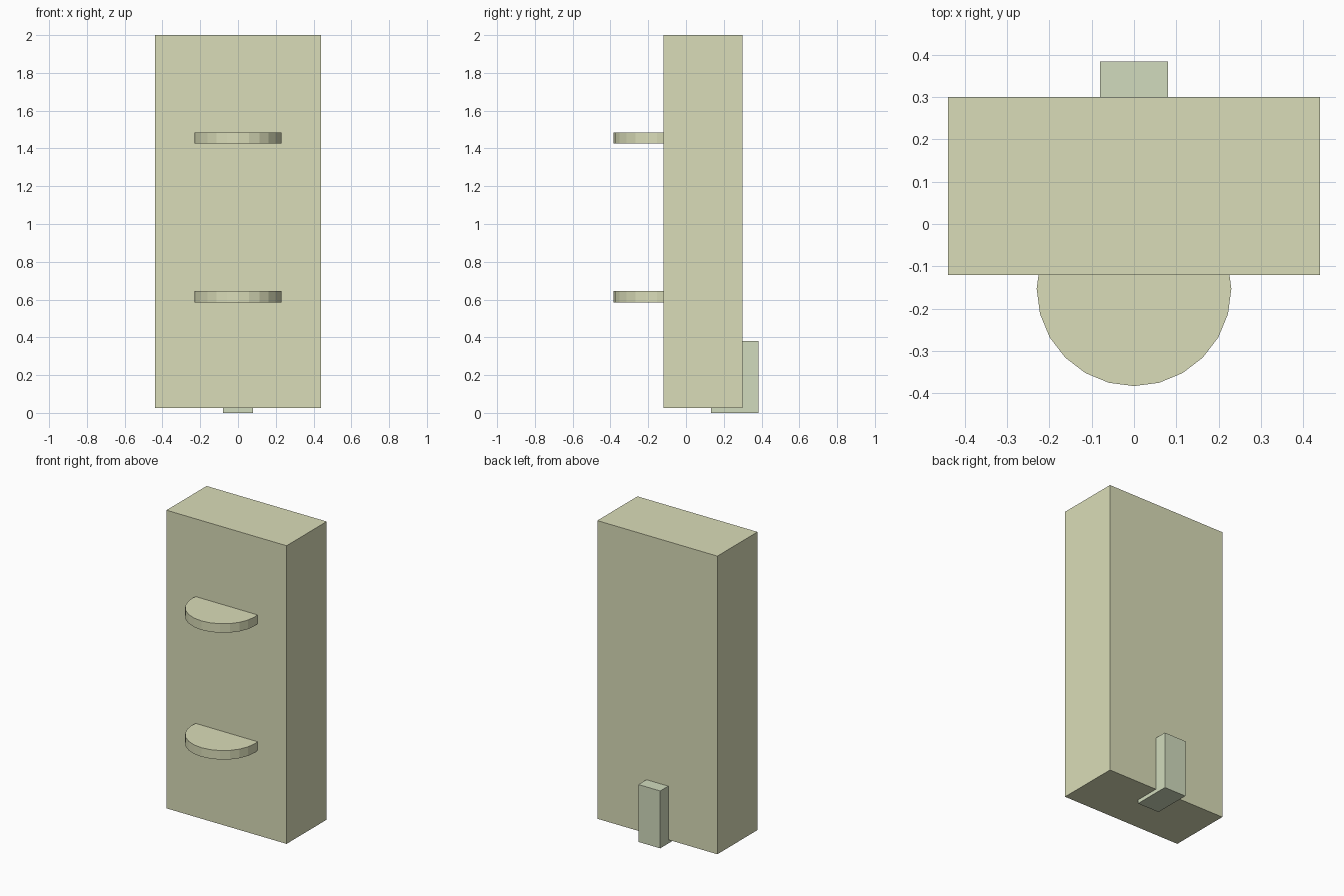
import bpy

if "Cube" in bpy.data.objects:
    bpy.data.objects.remove(bpy.data.objects["Cube"])


def material(name, color):
    mat = bpy.data.materials.new(name)
    mat.diffuse_color = color
    mat.use_nodes = True
    mat.node_tree.nodes["Principled BSDF"].inputs["Base Color"].default_value = mat.diffuse_color
    return mat


def box(name, lo, hi, mat):
    center = [(a + b) / 2 for a, b in zip(lo, hi)]
    bpy.ops.mesh.primitive_cube_add(size=1, location=center)
    obj = bpy.context.object
    obj.name = name
    obj.scale = [b - a for a, b in zip(lo, hi)]
    bpy.ops.object.transform_apply(location=False, rotation=False, scale=True)
    obj.data.materials.append(mat)
    return obj


cream = material("cream", (0.70, 0.72, 0.48, 1))
pale_green = material("pale_green", (0.64, 0.71, 0.51, 1))

# Upright slab
box("body", (-0.44, -0.12, 0.025), (0.44, 0.30, 2.0), cream)

# Rear foot, let into the slab and reaching the floor
box("rear_foot", (-0.08, 0.133, 0.0), (0.08, 0.384, 0.38), pale_green)

# Two round ledges sunk into the front face
for name, z in (("lower_ledge", 0.615), ("upper_ledge", 1.455)):
    bpy.ops.mesh.primitive_cylinder_add(vertices=24, radius=0.23, depth=0.06,
                                        location=(0, -0.153, z))
    ledge = bpy.context.object
    ledge.name = name
    ledge.data.materials.append(cream)
